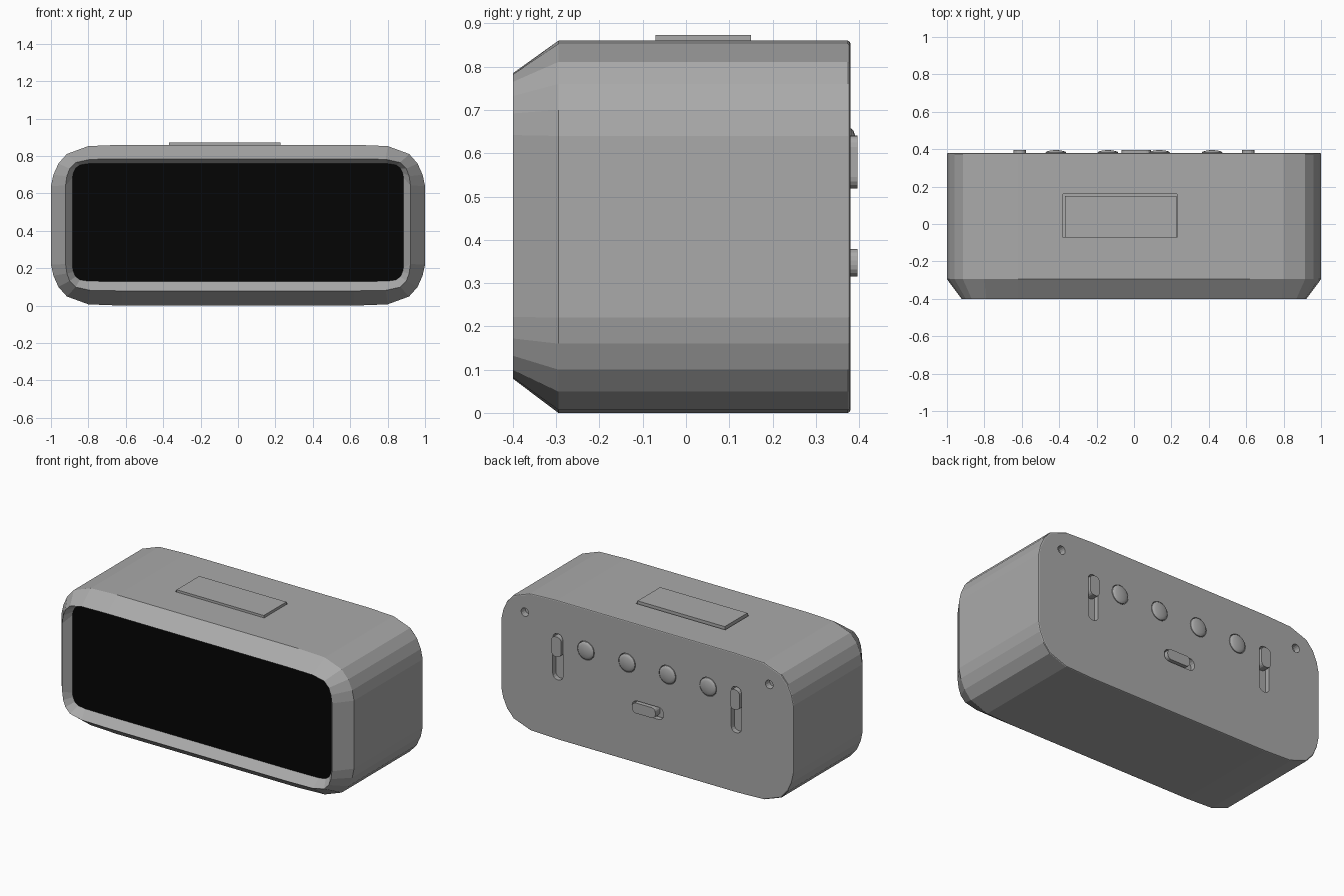
import bpy, bmesh, math
from mathutils import Matrix

if "Cube" in bpy.data.objects:
    bpy.data.objects.remove(bpy.data.objects["Cube"])

HH = 0.43
BACK = 0.38
KNOBS = [-0.418, -0.14, 0.137, 0.418]
# one corner of each outline: x, height above the middle
CASE = [(1, 0.21), (0.987, 0.27), (0.96, 0.33), (0.915, 0.381), (0.8, 0.423), (0.62, 0.43)]
RIM = [(0.922, 0.21), (0.915, 0.26), (0.9, 0.3), (0.868, 0.333), (0.79, 0.35), (0.62, 0.353)]
SCREEN = [(0.885, 0.24), (0.88, 0.265), (0.868, 0.29), (0.845, 0.307), (0.8, 0.314), (0.62, 0.316)]


def material(name, v):
    m = bpy.data.materials.new(name)
    m.diffuse_color = (v, v, v, 1)
    m.use_nodes = True
    m.node_tree.nodes["Principled BSDF"].inputs["Base Color"].default_value = m.diffuse_color
    return m


GREY = material("dark_grey", 0.4)
BLACK = material("black_glass", 0.0015)


def finish(name, bm, smooth=False, mat=GREY):
    bmesh.ops.recalc_face_normals(bm, faces=bm.faces)
    me = bpy.data.meshes.new(name)
    bm.to_mesh(me)
    bm.free()
    me.materials.append(mat)
    ob = bpy.data.objects.new(name, me)
    bpy.context.collection.objects.link(ob)
    if smooth:
        bpy.context.view_layer.objects.active = ob
        ob.select_set(True)
        bpy.ops.object.shade_smooth_by_angle(angle=math.radians(35))
        ob.select_set(False)
    return ob


def loft(bm, rings):
    """Join rings of points lying one behind another and cap both ends."""
    vs = [[bm.verts.new(p) for p in r] for r in rings]
    n = len(vs[0])
    for a, b in zip(vs, vs[1:]):
        for i in range(n):
            j = (i + 1) % n
            bm.faces.new((a[i], a[j], b[j], b[i]))
    bm.faces.new(vs[0][::-1])
    bm.faces.new(vs[-1])


def mirror_ring(corner, y, zc=HH, inset=0):
    """Full outline from one corner, mirrored both ways."""
    c = [(x - inset, z - inset) for x, z in corner]
    pts = c + [(-x, z) for x, z in c[::-1]]
    pts += [(-x, -z) for x, z in c] + [(x, -z) for x, z in c[::-1]]
    return [(x, y, zc + z) for x, z in pts]


def round_rect(cx, cz, w, h, r, y, segs=4):
    pts = []
    for k, (sx, sz) in enumerate([(1, 1), (-1, 1), (-1, -1), (1, -1)]):
        for i in range(segs + 1):
            a = math.pi / 2 * (k + i / segs)
            pts.append((cx + sx * (w / 2 - r) + r * math.cos(a), y,
                        cz + sz * (h / 2 - r) + r * math.sin(a)))
    return pts


def circle(cx, cz, r, y, n=24):
    return [(cx + r * math.cos(2 * math.pi * i / n), y,
             cz + r * math.sin(2 * math.pi * i / n)) for i in range(n)]


def box(bm, x0, x1, y0, y1, z0, z1):
    m = Matrix.Translation(((x0 + x1) / 2, (y0 + y1) / 2, (z0 + z1) / 2)) @ \
        Matrix.Diagonal((x1 - x0, y1 - y0, z1 - z0, 1))
    bmesh.ops.create_cube(bm, size=1, matrix=m)


# case: screen recess, front rim, chamfer, straight walls, softened back edge
bm = bmesh.new()
loft(bm, [mirror_ring(SCREEN, -0.35, 0.445), mirror_ring(RIM, -0.40, 0.432),
          mirror_ring(CASE, -0.295), mirror_ring(CASE, BACK - 0.006),
          mirror_ring(CASE, BACK - 0.002, inset=0.002), mirror_ring(CASE, BACK, inset=0.006)])
case = finish("case", bm)

# cutters: slots, knob seats, screw holes, top button seat
bm = bmesh.new()
for s in (-1, 1):
    loft(bm, [round_rect(s * 0.61, 0.512, 0.07, 0.285, 0.032, y) for y in (0.35, 0.45)])
    loft(bm, [circle(s * 0.835, 0.728, 0.026, y, 16) for y in (0.34, 0.45)])
loft(bm, [round_rect(-0.005, 0.347, 0.215, 0.075, 0.035, y) for y in (0.35, 0.45)])
for x in KNOBS:
    loft(bm, [circle(x, 0.602, 0.058, y) for y in (0.355, 0.45)])
box(bm, -0.38, 0.23, -0.073, 0.16, 0.845, 0.95)
cutter = finish("opening_cutter", bm)
cutter.hide_render = True
cutter.display_type = 'WIRE'
mod = case.modifiers.new("openings", 'BOOLEAN')
mod.operation = 'DIFFERENCE'
mod.solver = 'EXACT'
mod.object = cutter

# screen
bm = bmesh.new()
loft(bm, [mirror_ring(SCREEN, -0.34, 0.445), mirror_ring(SCREEN, -0.353, 0.445)])
finish("screen", bm, mat=BLACK)

# top button
bm = bmesh.new()
box(bm, -0.37, 0.226, -0.071, 0.15, 0.835, 0.873)
finish("top_button", bm)

# domed knobs
for i, x in enumerate(KNOBS):
    bm = bmesh.new()
    loft(bm, [circle(x, 0.602, r, y) for r, y in
              [(0.055, 0.35), (0.055, 0.382), (0.05, 0.387), (0.038, 0.391),
               (0.02, 0.394), (0.006, 0.395)]])
    finish(f"knob_{i + 1}", bm, True)


# sliding switches
def switch(name, cx, cz, w, h):
    bm = bmesh.new()
    loft(bm, [round_rect(cx, cz, w, h, 0.027, 0.345),
              round_rect(cx, cz, w, h, 0.027, 0.396)])
    finish(name, bm)


switch("left_switch", -0.61, 0.58, 0.066, 0.123)
switch("right_switch", 0.61, 0.58, 0.066, 0.123)
switch("lower_switch", 0.012, 0.347, 0.16, 0.064)
